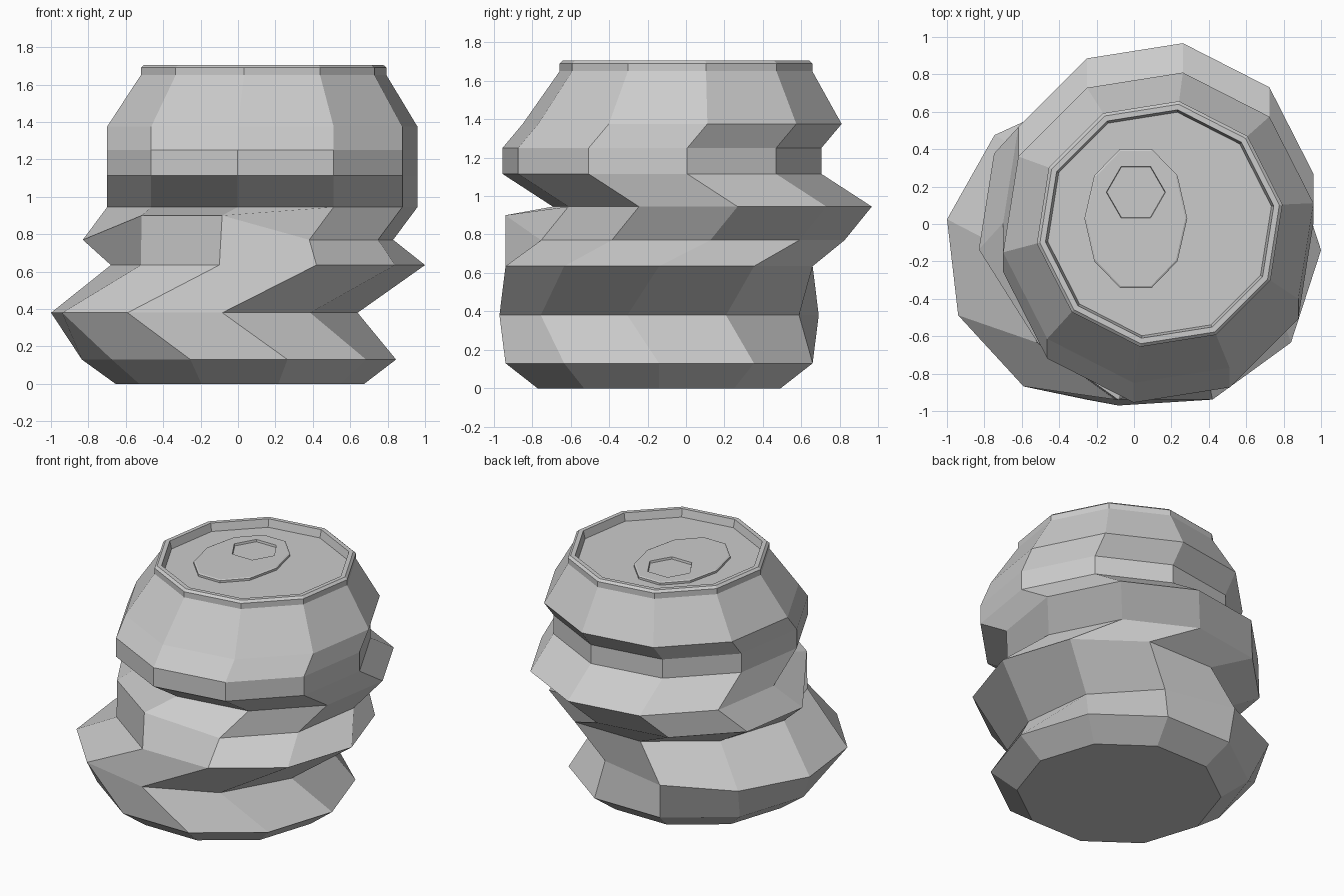
import bpy, bmesh
from math import cos, sin, radians

if "Cube" in bpy.data.objects:
    bpy.data.objects.remove(bpy.data.objects["Cube"])


def loft(name, rings, n=10, edits=None):
    """Skin rings of (cx, cy, z, rx, ry, rotation) and cap both ends."""
    bm = bmesh.new()
    rows = []
    for i, (cx, cy, z, rx, ry, rot) in enumerate(rings):
        row = []
        for k in range(n):
            a = radians(rot + 360 * k / n)
            co = (cx + rx * cos(a), cy + ry * sin(a), z)
            if edits and (i, k) in edits:
                co = edits[(i, k)]
            row.append(bm.verts.new(co))
        rows.append(row)
    for lo, hi in zip(rows, rows[1:]):
        for k in range(n):
            j = (k + 1) % n
            bm.faces.new((lo[k], lo[j], hi[j], hi[k]))
    bm.faces.new(rows[0][::-1])
    bm.faces.new(rows[-1])
    mesh = bpy.data.meshes.new(name)
    bm.to_mesh(mesh)
    bm.free()
    ob = bpy.data.objects.new(name, mesh)
    bpy.context.collection.objects.link(ob)
    return ob


def rnd(cx, cy, z, r, rot):
    return (cx, cy, z, r, r, rot)


# Body: ten-sided rings, each slid sideways, ending in a recessed rim
R = 0.84
TX = 0.137
body = [
    rnd(0.01, -0.14, 0.00, 0.665, 0),
    rnd(0.005, -0.14, 0.13, R, 0),
    rnd(-0.18, -0.14, 0.38, 0.836, -11.4),
    rnd(0.16, -0.14, 0.635, R, 0),
    rnd(0.0, -0.005, 0.77, R, 9),
    rnd(0.13, 0.137, 0.945, R, 9),
    rnd(0.13, -0.125, 1.115, R, 9),
    rnd(0.13, -0.125, 1.25, R, 9),
    rnd(0.13, -0.02, 1.375, R, 9),
    rnd(TX, 0.0, 1.65, 0.665, 9),
    rnd(TX, 0.0, 1.69, 0.665, 9),
    rnd(TX, 0.0, 1.705, 0.648, 9),
    rnd(TX, 0.0, 1.705, 0.618, 9),
    rnd(TX, 0.0, 1.65, 0.605, 9),
]
# Two corners pulled forward and up make the front ledge
ledge = {(4, 6): (-0.515, -0.635, 0.90), (4, 7): (-0.085, -0.94, 0.90)}
loft("stacked_body", body, edits=ledge)

# Raised oval plate on the recessed top
plate = loft("oval_plate", [
    (0.01, 0.03, 1.64, 0.275, 0.39, 0),
    (0.01, 0.03, 1.665, 0.275, 0.39, 0),
    (0.01, 0.03, 1.67, 0.265, 0.38, 0),
])

# Hexagonal socket in the plate
cutter = loft("hex_cutter", [
    (0.01, 0.17, 1.655, 0.155, 0.155, 0),
    (0.01, 0.17, 1.70, 0.165, 0.165, 0),
], n=6)
cutter.hide_render = True
cutter.hide_viewport = True
cut = plate.modifiers.new("socket", 'BOOLEAN')
cut.operation = 'DIFFERENCE'
cut.solver = 'EXACT'
cut.object = cutter
